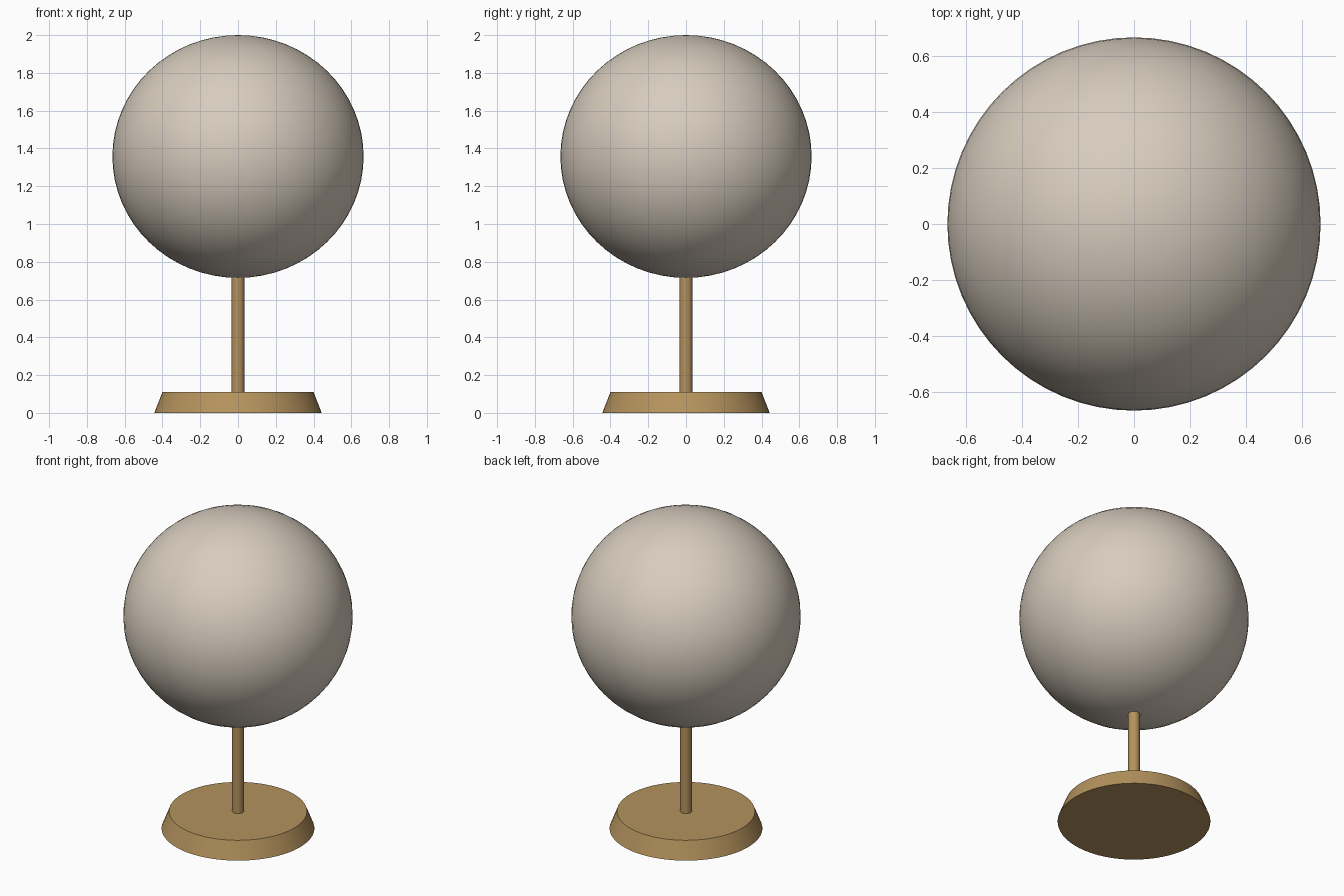
import bpy
import math

cube = bpy.data.objects.get("Cube")
if cube:
    bpy.data.objects.remove(cube, do_unlink=True)


def material(name, colour):
    mat = bpy.data.materials.new(name)
    mat.use_nodes = True
    mat.diffuse_color = colour
    mat.node_tree.nodes["Principled BSDF"].inputs["Base Color"].default_value = colour
    return mat


def finish(name, mat):
    """Name, colour and smooth the newly added part."""
    part = bpy.context.object
    part.name = name
    part.data.name = name
    part.data.materials.append(mat)
    bpy.ops.object.shade_smooth_by_angle(angle=math.radians(35))
    return part


def turned(name, bottom, top, low_radius, high_radius, mat, sides):
    """Upright cylinder or cone frustum between two heights."""
    bpy.ops.mesh.primitive_cone_add(
        vertices=sides, radius1=low_radius, radius2=high_radius,
        depth=top - bottom, location=(0, 0, (bottom + top) / 2))
    return finish(name, mat)


brass = material("warm brass", (0.46, 0.29, 0.11, 1))
shade_white = material("warm off white", (0.68, 0.6, 0.51, 1))

# Flared foot and slim stem
turned("base", 0, 0.11, 0.443, 0.4, brass, 64)
turned("stem", 0.1, 0.76, 0.034, 0.034, brass, 32)

# Slightly flattened globe shade
bpy.ops.mesh.primitive_uv_sphere_add(
    segments=64, ring_count=32, radius=1, location=(0, 0, 1.3575))
bpy.context.object.scale = (0.665, 0.665, 0.6425)
bpy.ops.object.transform_apply(location=False, rotation=False, scale=True)
finish("globe_shade", shade_white)
